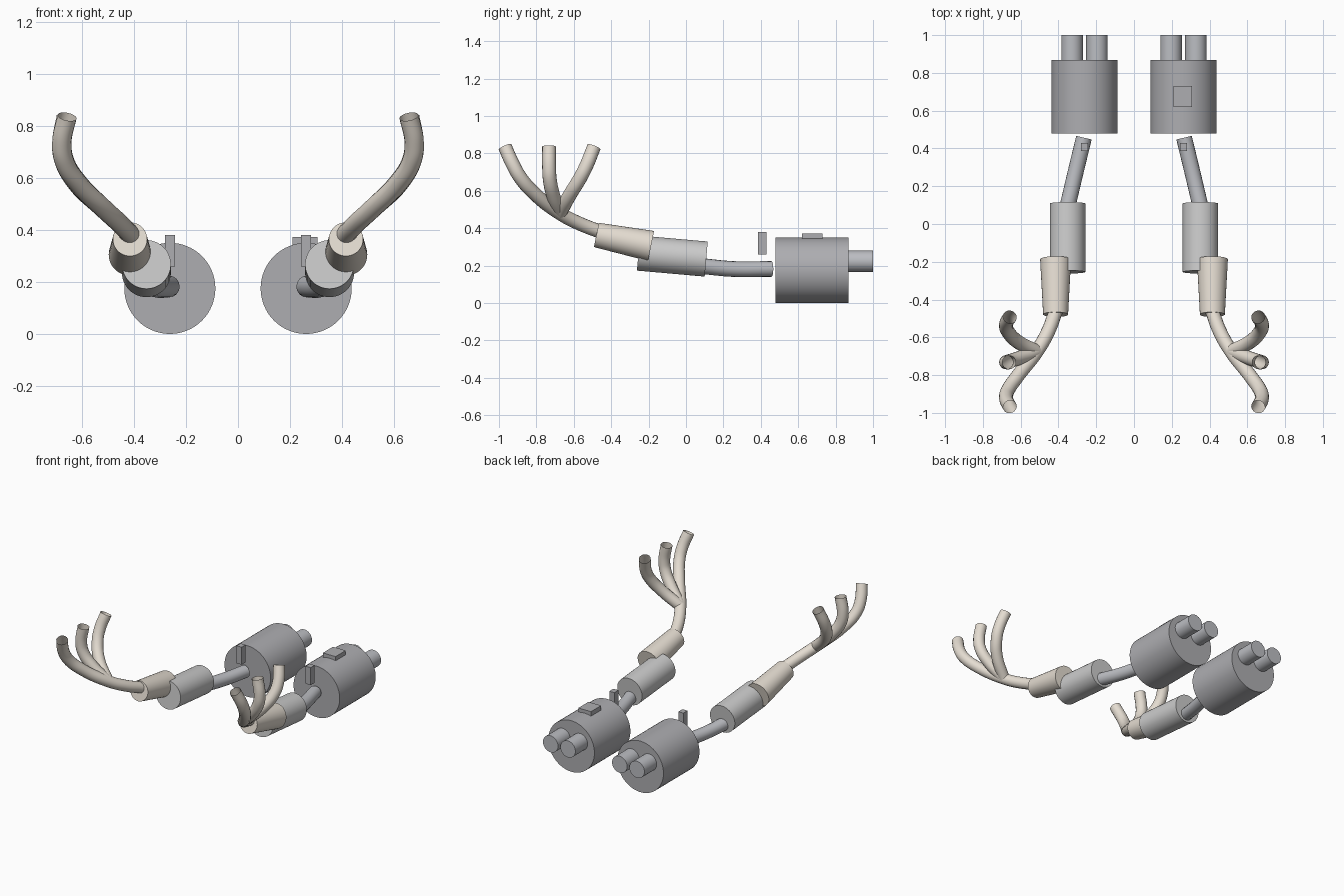
import bpy
from mathutils import Vector

if "Cube" in bpy.data.objects:
    bpy.data.objects.remove(bpy.data.objects["Cube"])


def material(name, rgb):
    m = bpy.data.materials.new(name)
    m.diffuse_color = (*rgb, 1)
    m.use_nodes = True
    m.node_tree.nodes["Principled BSDF"].inputs["Base Color"].default_value = m.diffuse_color
    return m


WARM = material("warm_steel", (0.78, 0.72, 0.64))
LIGHT = material("light_steel", (0.66, 0.67, 0.69))
MID = material("mid_steel", (0.50, 0.51, 0.54))
DARK = material("dark_steel", (0.42, 0.42, 0.44))


def finish(obj, name, mat, smooth=True):
    obj.name = name
    obj.data.materials.clear()
    obj.data.materials.append(mat)
    if smooth:
        bpy.ops.object.shade_smooth_by_angle()
    return obj


def can(name, a, b, r1, r2, mat, sides=48):
    """Closed cylinder or cone running from point a to point b."""
    a, b = Vector(a), Vector(b)
    bpy.ops.mesh.primitive_cone_add(vertices=sides, radius1=r1, radius2=r2,
                                    depth=(b - a).length, location=(a + b) / 2)
    obj = bpy.context.object
    obj.rotation_euler = (b - a).to_track_quat('Z', 'Y').to_euler()
    return finish(obj, name, mat)


def box(name, center, size, mat):
    bpy.ops.mesh.primitive_cube_add(size=1, location=center)
    obj = bpy.context.object
    obj.scale = size
    return finish(obj, name, mat, False)


def tube(name, points, r, mat, caps=False):
    """Round pipe along a smooth path, converted to mesh."""
    cu = bpy.data.curves.new(name, 'CURVE')
    cu.dimensions = '3D'
    cu.bevel_depth = r
    cu.bevel_resolution = 6
    cu.resolution_u = 8
    cu.use_fill_caps = caps
    sp = cu.splines.new('BEZIER')
    sp.bezier_points.add(len(points) - 1)
    for bp, p in zip(sp.bezier_points, points):
        bp.co = p
        bp.handle_left_type = bp.handle_right_type = 'AUTO'
    obj = bpy.data.objects.new(name, cu)
    bpy.context.collection.objects.link(obj)
    bpy.ops.object.select_all(action='DESELECT')
    obj.select_set(True)
    bpy.context.view_layer.objects.active = obj
    bpy.ops.object.convert(target='MESH')
    return finish(bpy.context.object, name, mat)


# Header paths on the +x side, from port to collector
HEADERS = {
    "front": [(.657, -.968, .835), (.677, -.925, .74), (.67, -.885, .67), (.62, -.81, .585),
              (.515, -.675, .48), (.455, -.57, .425), (.41, -.45, .378)],
    "middle": [(.66, -.732, .837), (.677, -.732, .73), (.665, -.728, .66), (.61, -.71, .575),
               (.515, -.675, .48)],
    "rear": [(.657, -.492, .835), (.677, -.53, .74), (.67, -.565, .67), (.62, -.62, .58),
             (.515, -.675, .48)],
}

for side, s in (("left", -1), ("right", 1)):
    # Header pipes with open ports
    for key, pts in HEADERS.items():
        tube(f"{side}_{key}_header_pipe", [(s * x, y, z) for x, y, z in pts], .037, WARM)

    # Flared collector
    can(f"{side}_collector", (s * .415, -.479, .364), (s * .415, -.187, .305), .066, .082, WARM)

    # Catalytic converter
    can(f"{side}_converter", (s * .352, -.254, .267), (s * .352, .108, .235), .094, .094, LIGHT)

    # Link pipe towards the muffler
    tube(f"{side}_link_pipe", [(s * .355, .08, .198), (s * .315, .25, .182), (s * .265, .457, .182)],
         .042, MID, True)

    # Hanger tab above the link pipe
    box(f"{side}_hanger", (s * .262, .408, .32), (.038, .044, .12), DARK)

    # Muffler and twin tail tips
    can(f"{side}_muffler", (s * .262, .478, .175), (s * .262, .868, .175), .175, .175, DARK, 64)
    for key, dx in (("inner", -.066), ("outer", .066)):
        x = s * (.262 + dx)
        can(f"{side}_{key}_tail_tip", (x, .85, .223), (x, 1, .223), .057, .057, MID)

# Mounting pad, right muffler only
box("muffler_pad", (.258, .675, .357), (.096, .11, .032), DARK)
